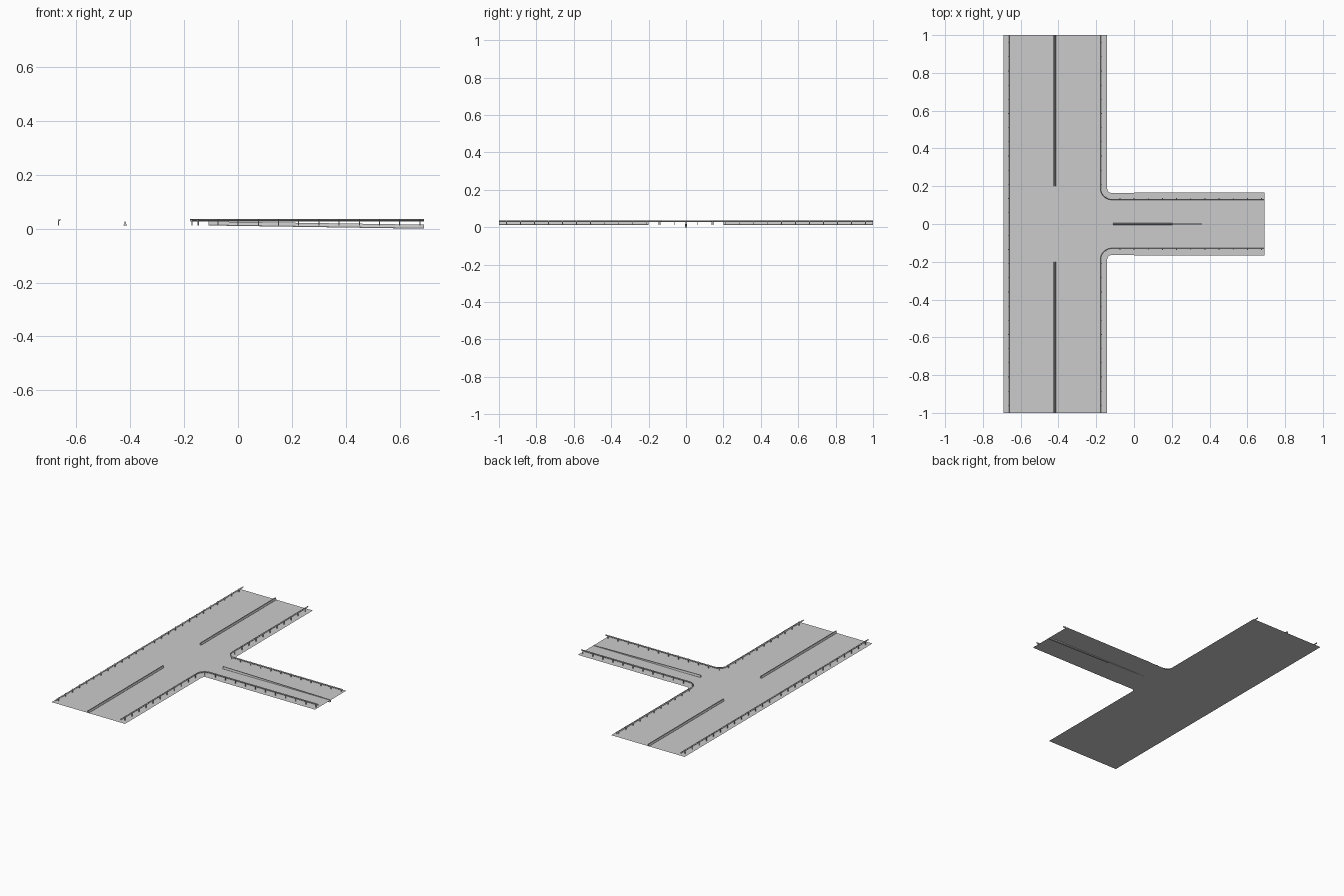
import bpy, bmesh, math
from mathutils import Vector

if "Cube" in bpy.data.objects:
    bpy.data.objects.remove(bpy.data.objects["Cube"])

GROUND = 0.012


def finish(name, bm, mirror=True):
    bmesh.ops.recalc_face_normals(bm, faces=bm.faces)
    me = bpy.data.meshes.new(name)
    bm.to_mesh(me)
    bm.free()
    ob = bpy.data.objects.new(name, me)
    bpy.context.collection.objects.link(ob)
    if mirror:
        mod = ob.modifiers.new("mirror", 'MIRROR')
        mod.use_axis = (False, True, False)
    return ob


def side_dirs(path):
    # mitred left-hand direction at each path point
    out = []
    for i in range(len(path)):
        a, b = path[max(i - 1, 0)], path[min(i + 1, len(path) - 1)]
        d = (Vector(b[:2]) - Vector(a[:2])).normalized()
        out.append(Vector((-d.y, d.x, 0)))
    return out


def sweep(name, path, profile, mirror=True):
    bm = bmesh.new()
    rings = []
    for p, n in zip(path, side_dirs(path)):
        rings.append([bm.verts.new(Vector(p) + n * o + Vector((0, 0, z))) for o, z in profile])
    k = len(profile)
    for r, s in zip(rings, rings[1:]):
        for i in range(k):
            j = (i + 1) % k
            bm.faces.new((r[i], r[j], s[j], s[i]))
    bm.faces.new(rings[0])
    bm.faces.new(rings[-1])
    return finish(name, bm, mirror)


def arc(cx, cy, r, steps=6):
    # quarter turn from heading -y to heading +x
    return [(cx + r * math.cos(a), cy + r * math.sin(a), GROUND)
            for a in (math.pi + math.pi / 2 * i / steps for i in range(steps + 1))]


def posts(name, path, spacing, start):
    bm = bmesh.new()
    dist = start
    for a, b in zip(path, path[1:]):
        a, b = Vector(a), Vector(b)
        length = (b - a).length
        d = (b - a).normalized()
        n = Vector((-d.y, d.x, 0))
        while dist <= length:
            c = a + d * dist
            # upright post and the spacer block behind the beam
            for off, w, t, z0, z1 in ((0.001, 0.004, 0.004, 0, 0.023),
                                      (-0.0025, 0.003, 0.003, 0.016, 0.022)):
                r = bmesh.ops.create_cube(bm, size=1)
                for v in r["verts"]:
                    q = v.co.copy()
                    v.co = c + n * (off + q.x * w) + d * (q.y * t)
                    v.co.z = GROUND + z0 + (q.z + 0.5) * (z1 - z0)
            dist += spacing
        dist -= length
    return finish(name, bm)


# road sheet: half outline, mirrored across y
outline = [(-0.69, 0, GROUND), (-0.69, 1, GROUND), (-0.142, 1, GROUND)]
outline += arc(-0.118, 0.188, 0.024)
outline += [(0, 0.164, GROUND), (0, 0.166, GROUND), (0.69, 0.166, GROUND), (0.69, 0, GROUND)]
bm = bmesh.new()
bm.faces.new([bm.verts.new(p) for p in outline])
bmesh.ops.triangulate(bm, faces=bm.faces[:])
road = finish("road_surface", bm)

# guard rails with a folded W beam, road side is negative offset
beam = [(-0.004, 0.015), (-0.0065, 0.017), (-0.004, 0.0195), (-0.0065, 0.022), (-0.004, 0.0245),
        (-0.003, 0.0245), (-0.0055, 0.022), (-0.003, 0.0195), (-0.0055, 0.017), (-0.003, 0.015)]
far_path = [(-0.665, 0, GROUND), (-0.665, 1, GROUND)]
near_path = [(-0.172, 1, GROUND)] + arc(-0.118, 0.188, 0.054) + [(0.69, 0.134, GROUND)]
sweep("far_guard_rail", far_path, beam)
sweep("near_guard_rail", near_path, beam)
posts("far_rail_posts", far_path, 0.075, 0.06)
posts("near_rail_posts", near_path, 0.075, 0.04)

# concrete median barriers
barrier = [(-0.006, 0), (-0.006, 0.002), (-0.003, 0.006), (-0.002, 0.015),
           (0.002, 0.015), (0.003, 0.006), (0.006, 0.002), (0.006, 0)]
sweep("main_median", [(-0.419, 0.2, GROUND), (-0.419, 1, GROUND)], barrier)
# side road barrier sinks toward its outer end
sweep("side_median", [(-0.11, 0, GROUND), (0.69, 0, 0)], barrier, mirror=False)
